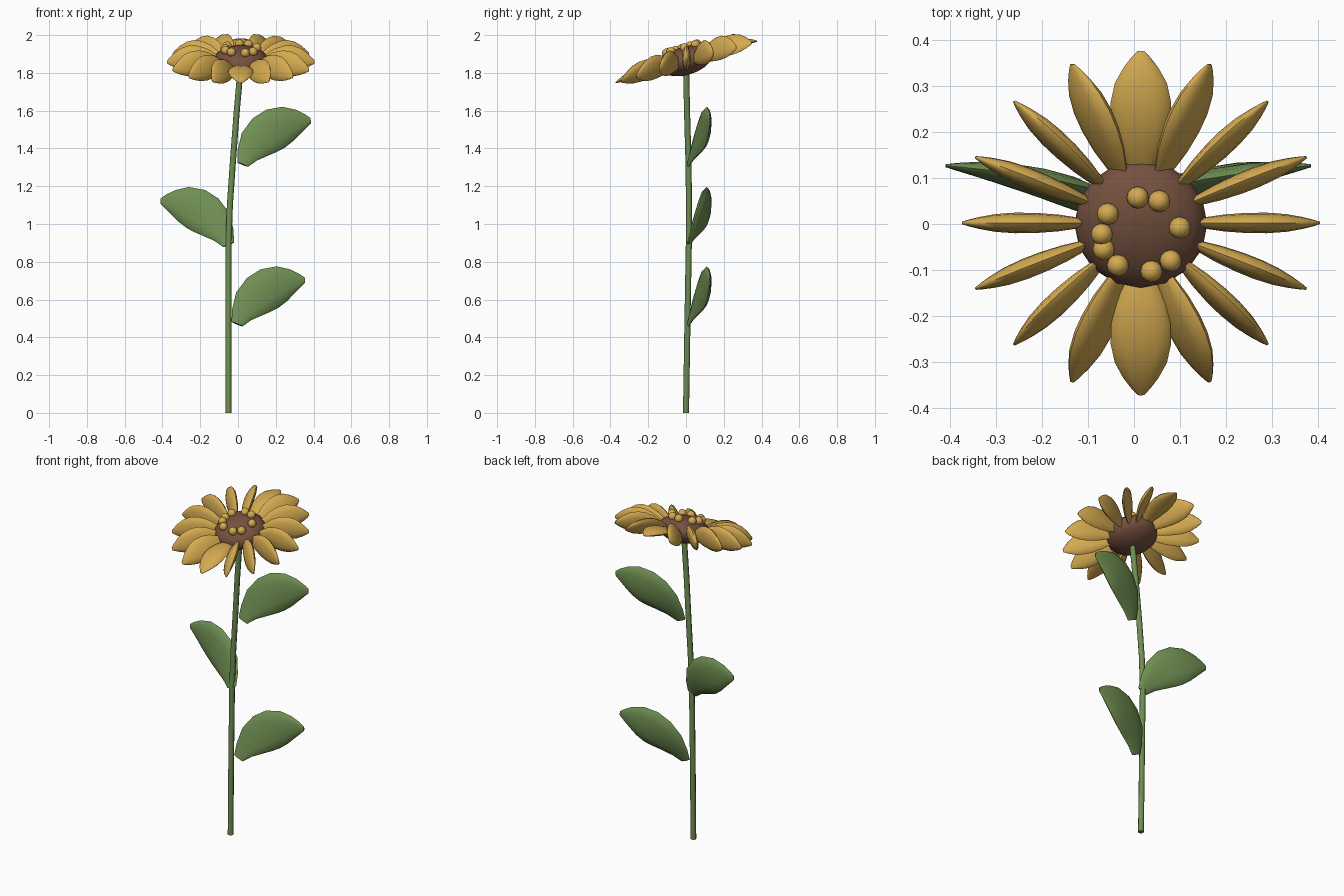
import bpy
import bmesh
import math
from mathutils import Vector, Matrix

if "Cube" in bpy.data.objects:
    bpy.data.objects.remove(bpy.data.objects["Cube"])


def material(name, rgb):
    mat = bpy.data.materials.new(name)
    mat.use_nodes = True
    mat.diffuse_color = (*rgb, 1)
    mat.node_tree.nodes["Principled BSDF"].inputs["Base Color"].default_value = (*rgb, 1)
    return mat


GOLD = material("golden yellow", (0.66, 0.40, 0.08))
GREEN = material("leaf green", (0.16, 0.275, 0.085))
BROWN = material("seed brown", (0.18, 0.083, 0.05))


def finish(bm, name, mat, angle=60):
    bmesh.ops.recalc_face_normals(bm, faces=bm.faces)
    mesh = bpy.data.meshes.new(name)
    bm.to_mesh(mesh)
    bm.free()
    obj = bpy.data.objects.new(name, mesh)
    bpy.context.collection.objects.link(obj)
    mesh.materials.append(mat)
    bpy.ops.object.select_all(action="DESELECT")
    obj.select_set(True)
    bpy.context.view_layer.objects.active = obj
    bpy.ops.object.shade_smooth_by_angle(angle=math.radians(angle))
    return obj


def loft(bm, centers, tangents, sides, widths, depth_ratio, count):
    """Skin elliptical sections along a path and cap both ends."""
    rings = []
    for c, t, s, w in zip(centers, tangents, sides, widths):
        n = t.cross(s).normalized()
        ring = []
        for i in range(count):
            a = math.tau * i / count
            ring.append(bm.verts.new(c + s * w * math.cos(a) + n * w * depth_ratio * math.sin(a)))
        rings.append(ring)
    for lower, upper in zip(rings, rings[1:]):
        for i in range(count):
            j = (i + 1) % count
            bm.faces.new((lower[i], lower[j], upper[j], upper[i]))
    bm.faces.new(rings[0])
    bm.faces.new(rings[-1])


# Blade outline: position along the blade and share of its full width
OUTLINE = [(0, .28), (.12, .52), (.28, .82), (.45, .98), (.6, 1),
           (.75, .86), (.87, .58), (.95, .32), (1, .12)]
Y = Vector((0, 1, 0))


def blade(name, mat, base, control, tip, half_width, depth_ratio, twisting):
    """Arched leaf or petal whose broad side follows the path."""
    centers, tangents, sides, widths = [], [], [], []
    for t, w in OUTLINE:
        centers.append(base * (1 - t) ** 2 + control * 2 * t * (1 - t) + tip * t * t)
        tangent = ((control - base) * (1 - t) + (tip - control) * t).normalized()
        tangents.append(tangent)
        side = Y.cross(tangent if twisting else tip - base).normalized()
        sides.append(side)
        widths.append(w * half_width)
    bm = bmesh.new()
    loft(bm, centers, tangents, sides, widths, depth_ratio, 12)
    return finish(bm, name, mat)


# Stem
stem_path = [Vector(p) for p in [(-.05, 0, 0), (-.051, .008, .5), (-.05, .015, .9),
                                 (-.043, .016, 1.1), (-.027, .013, 1.33),
                                 (-.008, .006, 1.58), (.015, 0, 1.84)]]
steps = len(stem_path)
stem_tangents = [(stem_path[min(i + 1, steps - 1)] - stem_path[max(i - 1, 0)]).normalized()
                 for i in range(steps)]
bm = bmesh.new()
loft(bm, stem_path, stem_tangents, [Y.cross(t).normalized() for t in stem_tangents],
     [.016] * steps, 1, 8)
finish(bm, "stem", GREEN, 50)

# Leaves
for name, side, x, z in [("lower_leaf", 1, -.005, .47), ("middle_leaf", -1, -.05, .89),
                         ("upper_leaf", 1, .025, 1.315)]:
    base = Vector((x, .012, z))
    blade(name, GREEN, base, base + Vector((.09 * side, .09, .22)),
          base + Vector((.36 * side, .115, .232)), .112, .25, True)

# Flower head frame, leaning towards the front
TILT = Matrix.Rotation(math.radians(16.4), 4, "X")
CENTER = Vector((.015, 0, 1.865))
HEAD = Matrix.Translation(CENTER) @ TILT

# Seed disc
bm = bmesh.new()
bmesh.ops.create_uvsphere(bm, u_segments=16, v_segments=10, radius=.145)
bmesh.ops.scale(bm, vec=(1, 1, .52), verts=bm.verts)
bm.transform(HEAD)
finish(bm, "seed_disc", BROWN)

# Ring of petals
PETALS = 16
for i in range(PETALS):
    a = math.tau * i / PETALS
    out = Vector((math.cos(a), math.sin(a), 0))
    base = HEAD @ (out * .1 + Vector((0, 0, -.008)))
    tip = HEAD @ (out * .39 + Vector((0, 0, -.008)))
    control = (base + tip) / 2 + Vector((0, 0, .045))
    blade(f"petal_{i + 1}", GOLD, base, control, tip, .066, .34, False)

# Pollen beads on the disc
beads = [(.008, .058), (.055, .05), (.1, -.008), (.08, -.08), (.038, -.103),
         (-.035, -.09), (-.066, -.055), (-.07, -.022), (-.057, .022)]
for i, (x, y) in enumerate(beads):
    bm = bmesh.new()
    bmesh.ops.create_uvsphere(bm, u_segments=12, v_segments=8, radius=.024)
    spot = HEAD @ Vector((x - CENTER.x, (y + .019) / .96, .068))
    bm.transform(Matrix.Translation(spot))
    finish(bm, f"pollen_bead_{i + 1}", GOLD)
